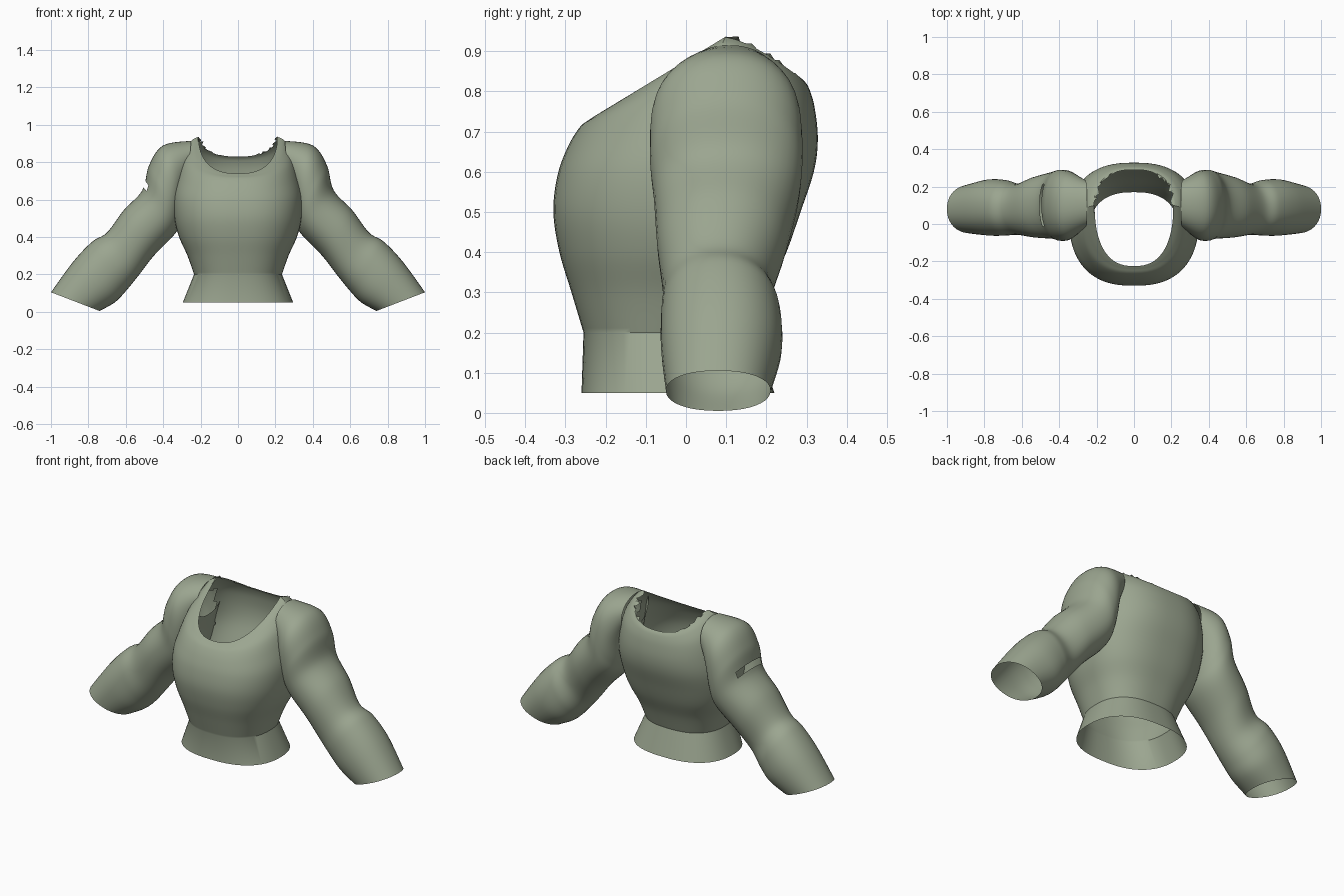
import bpy, bmesh, math, random

if "Cube" in bpy.data.objects:
    bpy.data.objects.remove(bpy.data.objects["Cube"])

random.seed(4)
cloth = bpy.data.materials.new("sage_cloth")
cloth.diffuse_color = (0.33, 0.38, 0.28, 1)
cloth.use_nodes = True
cloth.node_tree.nodes["Principled BSDF"].inputs["Base Color"].default_value = cloth.diffuse_color


def spline(rows, steps):
    """Catmull-Rom through rows of numbers."""
    out = []
    n = len(rows)
    for i in range(n - 1):
        a, b = rows[max(i - 1, 0)], rows[i]
        c, d = rows[i + 1], rows[min(i + 2, n - 1)]
        for s in range(steps):
            t = s / steps
            out.append([0.5 * (2 * q + (r - p) * t + (2 * p - 5 * q + 4 * r - w) * t * t
                               + (3 * q - p - 3 * r + w) * t ** 3)
                        for p, q, r, w in zip(a, b, c, d)])
    out.append(list(rows[-1]))
    return out


def loft(name, rings, skip):
    """Skin closed rings into an open shell, leaving out faces that skip() picks."""
    bm = bmesh.new()
    vs = [[bm.verts.new(p) for p in ring] for ring in rings]
    n = len(rings[0])
    for i in range(len(vs) - 1):
        for j in range(n):
            k = (j + 1) % n
            quad = (vs[i][j], vs[i][k], vs[i + 1][k], vs[i + 1][j])
            mid = sum((v.co for v in quad), vs[i][j].co * 0) / 4
            if not skip(i, j, mid):
                bm.faces.new(quad)
    bmesh.ops.recalc_face_normals(bm, faces=bm.faces)
    me = bpy.data.meshes.new(name)
    bm.to_mesh(me)
    bm.free()
    me.materials.append(cloth)
    ob = bpy.data.objects.new(name, me)
    bpy.context.collection.objects.link(ob)
    bpy.ops.object.select_all(action='DESELECT')
    ob.select_set(True)
    bpy.context.view_layer.objects.active = ob
    bpy.ops.object.shade_smooth_by_angle(angle=math.radians(35))
    return ob


def power(v, e):
    return math.copysign(abs(v) ** e, v)


# Bodice: half width, front y, back y, side y, front z, side z, back z
HEM = (0.295, -0.26, 0.22, -0.02, 0.05, 0.05, 0.05)
BODICE = [
    (0.235, -0.255, 0.17, -0.03, 0.2, 0.2, 0.2),
    (0.27, -0.285, 0.205, -0.02, 0.3, 0.3, 0.3),
    (0.315, -0.315, 0.25, 0.0, 0.4, 0.4, 0.4),
    (0.34, -0.33, 0.285, 0.01, 0.5, 0.5, 0.5),
    (0.345, -0.32, 0.318, 0.03, 0.59, 0.62, 0.6),
    (0.325, -0.295, 0.328, 0.06, 0.66, 0.74, 0.68),
    (0.295, -0.265, 0.32, 0.08, 0.71, 0.85, 0.76),
    (0.25, -0.24, 0.305, 0.09, 0.73, 0.915, 0.81),
    (0.21, -0.225, 0.29, 0.10, 0.74, 0.937, 0.83),
]
SEG = 72


def bodice_ring(r):
    hw, yf, yb, ym, zf, zs, zb = r
    pts = []
    for j in range(SEG):
        a = math.tau * j / SEG
        c, s = math.cos(a), math.sin(a)
        front = s < 0
        y = ym + (ym - yf if front else yb - ym) * power(s, 0.85)
        z = zs + ((zf if front else zb) - zs) * abs(s) ** (0.85 if front else 1.2)
        pts.append((hw * power(c, 0.8), y, z))
    return pts


# Flared hem, then the fitted body up to the neckline
rings = [bodice_ring(HEM)] + [bodice_ring(r) for r in spline(BODICE, 6)]
# Ragged back edge of the neckline
for j, (x, y, z) in enumerate(rings[-1]):
    if y > 0.1 and abs(x) > 0.1:
        rings[-1][j] = (x * random.uniform(0.92, 1.05), y + random.uniform(-0.02, 0.01),
                        z + random.uniform(-0.008, 0.006))


def armhole(i, j, m):
    return abs(m.x) > 0.26 and 0.0 < m.y < 0.2 and 0.6 < m.z < 0.82


loft("bodice", rings, armhole)

# Sleeve: outer x, outer z, inner x, inner z, front y, back y
SLEEVE = [
    (0.25, 0.915, 0.27, 0.70, -0.02, 0.235),
    (0.40, 0.89, 0.285, 0.61, -0.08, 0.28),
    (0.475, 0.785, 0.30, 0.50, -0.09, 0.29),
    (0.512, 0.65, 0.335, 0.42, -0.08, 0.28),
    (0.61, 0.545, 0.45, 0.30, -0.072, 0.25),
    (0.70, 0.425, 0.535, 0.19, -0.058, 0.215),
    (0.78, 0.375, 0.605, 0.105, -0.062, 0.235),
    (0.88, 0.27, 0.66, 0.05, -0.062, 0.238),
    (1.0, 0.105, 0.74, 0.005, -0.05, 0.21),
]
ARM_SEG = 40


def sleeve_ring(r, side):
    ox, oz, ix, iz, yf, yb = r
    pts = []
    for j in range(ARM_SEG):
        a = math.tau * j / ARM_SEG
        c, s = power(math.cos(a), 0.92), power(math.sin(a), 0.92)
        pts.append((side * ((ox + ix) / 2 + c * (ox - ix) / 2),
                    (yf + yb) / 2 + s * (yb - yf) / 2,
                    (oz + iz) / 2 + c * (oz - iz) / 2))
    return pts


for side, name in ((1, "left_sleeve"), (-1, "right_sleeve")):
    # Small slit across the outside of the right upper sleeve
    def slit(i, j, m):
        return side < 0 and i in (21, 22) and math.cos(math.tau * (j + 0.5) / ARM_SEG) > 0.83
    loft(name, [sleeve_ring(r, side) for r in spline(SLEEVE, 8)], slit)
